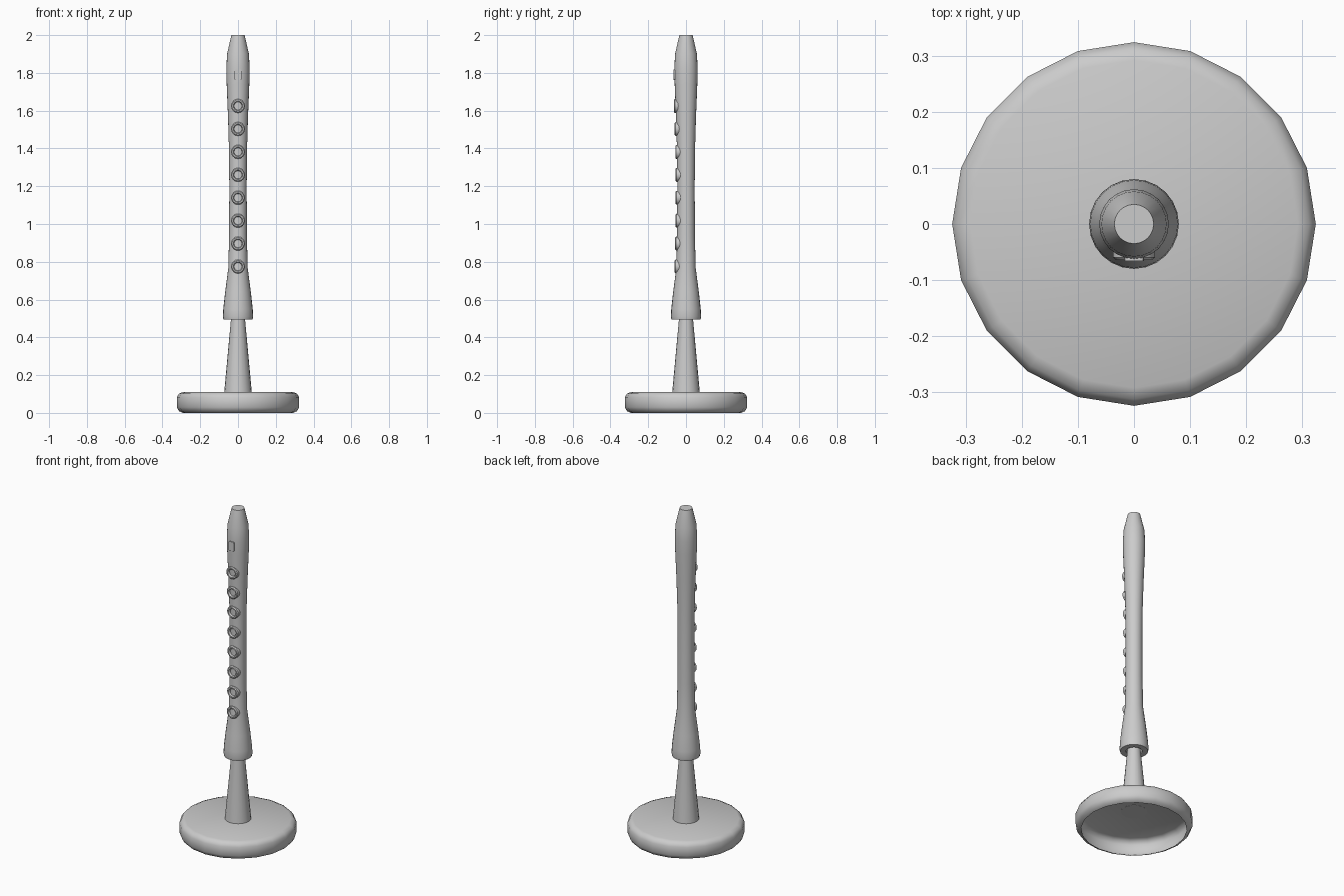
import bpy, bmesh, math
from mathutils import Matrix, Vector

cube = bpy.data.objects.get("Cube")
if cube:
    bpy.data.objects.remove(cube, do_unlink=True)

grey = bpy.data.materials.new("plain grey")
grey.use_nodes = True
COLOUR = (0.6, 0.6, 0.6, 1)
grey.diffuse_color = COLOUR
grey.node_tree.nodes["Principled BSDF"].inputs["Base Color"].default_value = COLOUR


def finish(name, bm, angle=40):
    bmesh.ops.remove_doubles(bm, verts=bm.verts, dist=0.0001)
    bmesh.ops.recalc_face_normals(bm, faces=bm.faces)
    mesh = bpy.data.meshes.new(name)
    bm.to_mesh(mesh)
    bm.free()
    mesh.materials.append(grey)
    ob = bpy.data.objects.new(name, mesh)
    bpy.context.collection.objects.link(ob)
    bpy.ops.object.select_all(action='DESELECT')
    ob.select_set(True)
    bpy.context.view_layer.objects.active = ob
    bpy.ops.object.shade_smooth_by_angle(angle=math.radians(angle))
    return ob


def lathe(name, profile, sides=20, angle=40, closed=False, place=None):
    """Spin a radius/height profile about the z axis."""
    bm = bmesh.new()
    verts = [bm.verts.new((r, 0, z)) for r, z in profile]
    edges = [bm.edges.new(pair) for pair in zip(verts, verts[1:])]
    if closed:
        edges.append(bm.edges.new((verts[-1], verts[0])))
    bmesh.ops.spin(bm, geom=verts + edges, cent=(0, 0, 0), axis=(0, 0, 1),
                   angle=math.tau, steps=sides, use_merge=True)
    if place:
        bmesh.ops.transform(bm, matrix=place, verts=bm.verts)
    return finish(name, bm, angle)


# Stand: a hollow rounded disc, open underneath, and a tapering peg
lathe("stand_base", [(0, .11), (.292, .11), (.312, .102), (.324, .083),
                     (.324, .03), (.312, .009), (.292, 0)])
lathe("stand_peg", [(0, .109), (.073, .109), (.036, .51), (.033, .56), (0, .56)])

# Flute body with a flared foot, waist and tapering mouthpiece
BODY = [(.078, .55), (.068, .64), (.051, .77), (.047, .95), (.046, 1.2),
        (.048, 1.4), (.053, 1.57), (.060, 1.74), (.062, 1.82), (.058, 1.90),
        (.035, 2.0)]
lathe("flute_body", [(0, .55), (.045, .55), (.045, .495), (.077, .495),
                     (.080, .51)] + BODY + [(0, 2.0)], sides=24)


def body_radius(z):
    for (r0, z0), (r1, z1) in zip(BODY, BODY[1:]):
        if z0 <= z <= z1:
            return r0 + (r1 - r0) * (z - z0) / (z1 - z0)


# Raised finger hole rings down the front
FACE_FRONT = Matrix.Rotation(math.pi / 2, 4, 'X')
for i in range(8):
    z = 1.625 - i * .1215
    place = Matrix.Translation((0, -body_radius(z), z)) @ FACE_FRONT
    lathe(f"finger_ring_{i + 1}", [(.037, -.02), (.037, .004), (.032, .009),
                                   (.025, .009), (.021, .004), (.021, -.02)],
          sides=16, closed=True, place=place)

# Small sounding window plate near the mouthpiece
bm = bmesh.new()
bmesh.ops.create_cube(bm, size=1)
bmesh.ops.scale(bm, vec=(.036, .009, .056), verts=bm.verts)
upright = [e for e in bm.edges
           if abs((e.verts[0].co - e.verts[1].co).y) > .005]
bmesh.ops.bevel(bm, geom=upright, offset=.006, segments=2, affect='EDGES', profile=.5)
bmesh.ops.translate(bm, vec=Vector((0, -.0615, 1.79)), verts=bm.verts)
finish("sounding_window", bm)
